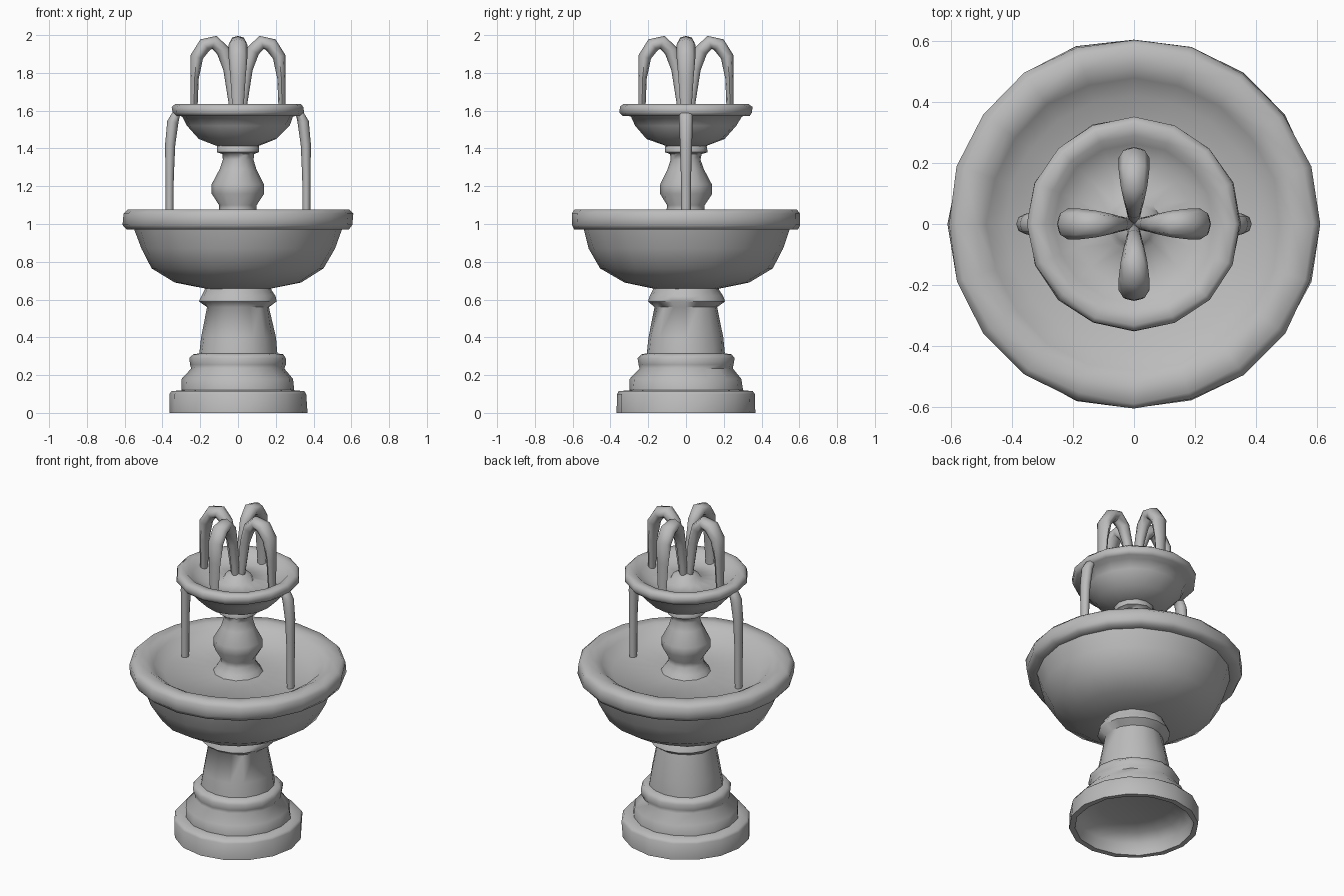
import bpy, bmesh, math, random
from mathutils import Vector, Matrix

cube = bpy.data.objects.get("Cube")
if cube:
    bpy.data.objects.remove(cube, do_unlink=True)
random.seed(4)

stone = bpy.data.materials.new("grey_stone")
stone.use_nodes = True
GREY = (0.5, 0.5, 0.5, 1)
stone.diffuse_color = GREY
stone.node_tree.nodes["Principled BSDF"].inputs["Base Color"].default_value = GREY


def finish(bm, name):
    """Turn a bmesh into a smooth-shaded stone object."""
    bmesh.ops.recalc_face_normals(bm, faces=bm.faces)
    mesh = bpy.data.meshes.new(name)
    bm.to_mesh(mesh)
    bm.free()
    mesh.materials.append(stone)
    ob = bpy.data.objects.new(name, mesh)
    bpy.context.collection.objects.link(ob)
    bpy.ops.object.select_all(action='DESELECT')
    ob.select_set(True)
    bpy.context.view_layer.objects.active = ob
    bpy.ops.object.shade_smooth_by_angle(angle=math.radians(62))


def skin(bm, rings):
    """Join successive rings with quads and cap both ends."""
    for a, b in zip(rings, rings[1:]):
        n = len(a)
        for i in range(n):
            j = (i + 1) % n
            bm.faces.new((a[i], a[j], b[j], b[i]))
    bm.faces.new(rings[0])
    bm.faces.new(rings[-1])


def lathe(name, profile, sides, wobble):
    """Spin a (radius, height) profile, with slight hand-carved unevenness."""
    bm = bmesh.new()
    rings = []
    for r, z in profile:
        ring = []
        for i in range(sides):
            a = math.tau * i / sides
            rr = r + random.uniform(-wobble, wobble)
            ring.append(bm.verts.new((rr * math.cos(a), rr * math.sin(a), z)))
        rings.append(ring)
    skin(bm, rings)
    finish(bm, name)


def stream(name, path, turn, sides=8):
    """Sweep a tube along (distance, height, half depth, half width) points."""
    bm = bmesh.new()
    spin = Matrix.Rotation(turn, 3, 'Z')
    pts = [Vector((p[0], 0, p[1])) for p in path]
    side = Vector((0, 1, 0))
    rings = []
    for k, p in enumerate(pts):
        tangent = (pts[min(k + 1, len(pts) - 1)] - pts[max(k - 1, 0)]).normalized()
        normal = tangent.cross(side)
        ring = []
        for i in range(sides):
            a = math.tau * i / sides
            offset = normal * math.cos(a) * path[k][2] + side * math.sin(a) * path[k][3]
            ring.append(bm.verts.new(spin @ (p + offset)))
        rings.append(ring)
    skin(bm, rings)
    finish(bm, name)


# Pedestal, recessed underneath
lathe("pedestal", [
    (0.20, 0.13), (0.27, 0.11), (0.325, 0.07), (0.335, 0.0), (0.365, 0.0),
    (0.365, 0.10), (0.355, 0.115), (0.30, 0.12), (0.295, 0.18), (0.245, 0.235),
    (0.25, 0.255), (0.255, 0.29), (0.24, 0.31), (0.208, 0.315), (0.198, 0.40),
    (0.165, 0.56), (0.205, 0.59), (0.195, 0.62), (0.175, 0.65), (0.17, 0.68)], 16, 0.004)

# Large basin
lathe("lower_basin", [
    (0.16, 0.655), (0.33, 0.69), (0.455, 0.765), (0.515, 0.87), (0.545, 0.97),
    (0.59, 0.972), (0.608, 0.995), (0.608, 1.055), (0.585, 1.078),
    (0.52, 1.078), (0.48, 1.055), (0.42, 1.0), (0.13, 1.012)], 20, 0.005)

# Turned baluster between the basins
lathe("baluster", [
    (0.15, 1.0), (0.125, 1.035), (0.10, 1.07), (0.10, 1.10), (0.137, 1.16),
    (0.137, 1.21), (0.095, 1.29), (0.08, 1.34), (0.085, 1.37), (0.112, 1.38),
    (0.112, 1.41), (0.09, 1.43)], 12, 0.003)

# Small basin with a low nozzle in the middle
lathe("upper_basin", [
    (0.10, 1.41), (0.205, 1.45), (0.27, 1.52), (0.295, 1.57), (0.335, 1.573),
    (0.35, 1.59), (0.348, 1.62), (0.33, 1.635), (0.29, 1.63), (0.262, 1.605),
    (0.20, 1.58), (0.09, 1.58), (0.07, 1.61), (0.03, 1.625)], 16, 0.004)

# Four arching jets
jet = [(0.02, 1.59, 0.022, 0.020), (0.030, 1.68, 0.026, 0.022),
       (0.048, 1.82, 0.030, 0.026), (0.078, 1.915, 0.036, 0.034),
       (0.125, 1.962, 0.036, 0.044), (0.175, 1.948, 0.038, 0.050),
       (0.218, 1.885, 0.034, 0.050), (0.230, 1.77, 0.022, 0.040),
       (0.234, 1.57, 0.018, 0.027)]
for i, place in enumerate(("left", "back", "right", "front")):
    stream(place + "_jet", jet, i * math.pi / 2)

# Two spills from the upper rim to the lower basin
spill = [(0.29, 1.60, 0.020, 0.030), (0.325, 1.585, 0.022, 0.036),
         (0.345, 1.54, 0.030, 0.036), (0.359, 1.42, 0.027, 0.032),
         (0.362, 1.25, 0.022, 0.027), (0.362, 1.0, 0.020, 0.025)]
for i, place in enumerate(("left", "right")):
    stream(place + "_spill", spill, i * math.pi)
